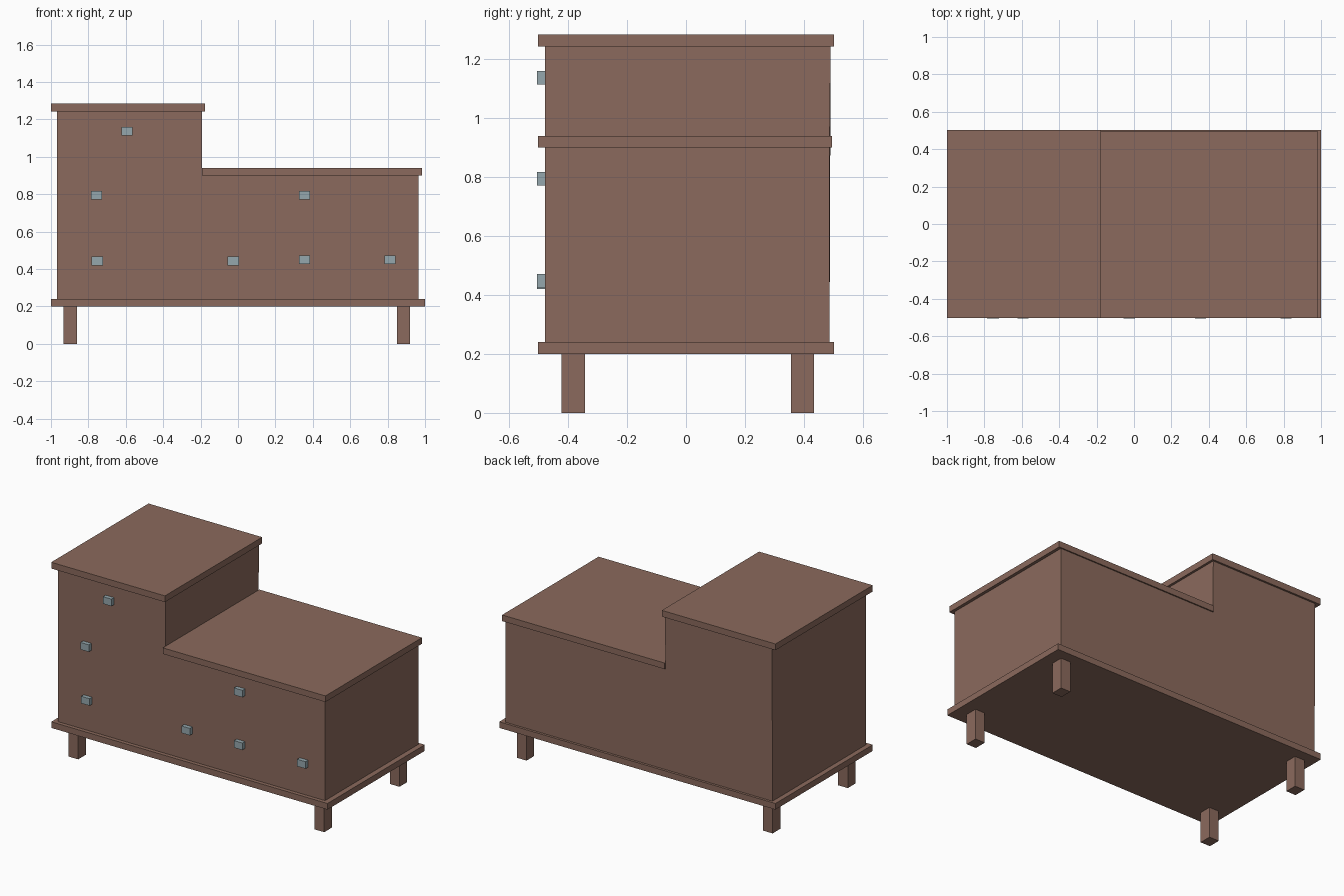
import bpy, bmesh

if "Cube" in bpy.data.objects:
    bpy.data.objects.remove(bpy.data.objects["Cube"])


def material(name, rgb):
    m = bpy.data.materials.new(name)
    m.diffuse_color = (*rgb, 1.0)
    m.use_nodes = True
    m.node_tree.nodes["Principled BSDF"].inputs["Base Color"].default_value = m.diffuse_color
    return m


BROWN = material("brown wood", (0.258, 0.144, 0.109))
STEEL = material("blue grey metal", (0.30, 0.39, 0.42))


def finish(name, bm, mat):
    bmesh.ops.recalc_face_normals(bm, faces=bm.faces)
    me = bpy.data.meshes.new(name)
    bm.to_mesh(me)
    bm.free()
    me.materials.append(mat)
    ob = bpy.data.objects.new(name, me)
    bpy.context.collection.objects.link(ob)
    return ob


def box(name, x, y, z, mat=BROWN):
    """Box from (min, max) ranges on each axis."""
    bm = bmesh.new()
    bmesh.ops.create_cube(bm, size=1.0)
    for v in bm.verts:
        for i, (lo, hi) in enumerate((x, y, z)):
            v.co[i] = hi if v.co[i] > 0 else lo
    return finish(name, bm, mat)


# Stepped cabinet body: L profile extruded front to back
profile = [(-0.967, 0.238), (0.965, 0.238), (0.965, 0.902),
           (-0.192, 0.902), (-0.192, 1.247), (-0.967, 1.247)]
bm = bmesh.new()
front = bm.faces.new([bm.verts.new((x, -0.478, z)) for x, z in profile])
ext = bmesh.ops.extrude_face_region(bm, geom=[front], use_keep_orig=True)
for v in ext["geom"]:
    if isinstance(v, bmesh.types.BMVert):
        v.co.y = 0.491 if v.co.z > 1 else 0.487
finish("cabinet_body", bm, BROWN)

# Overhanging boards
box("base_board", (-1.0, 1.0), (-0.503, 0.503), (0.2, 0.24))
box("tower_top_board", (-1.0, -0.177), (-0.503, 0.503), (1.243, 1.284))
box("low_top_board", (-0.192, 0.985), (-0.503, 0.495), (0.9, 0.94))

# Legs
for xn, x in (("left", (-0.932, -0.862)), ("right", (0.85, 0.92))):
    for yn, y in (("front", (-0.422, -0.342)), ("back", (0.356, 0.435))):
        box(f"{yn}_{xn}_leg", x, y, (0.0, 0.2))

# Drawer handles
handles = [(-0.593, 1.137), (-0.757, 0.794), (0.355, 0.794), (-0.752, 0.443),
           (-0.025, 0.443), (0.355, 0.449), (0.812, 0.449)]
for i, (x, z) in enumerate(handles):
    box(f"drawer_handle_{i + 1}", (x - 0.03, x + 0.03), (-0.505, -0.477),
        (z - 0.023, z + 0.023), STEEL)
